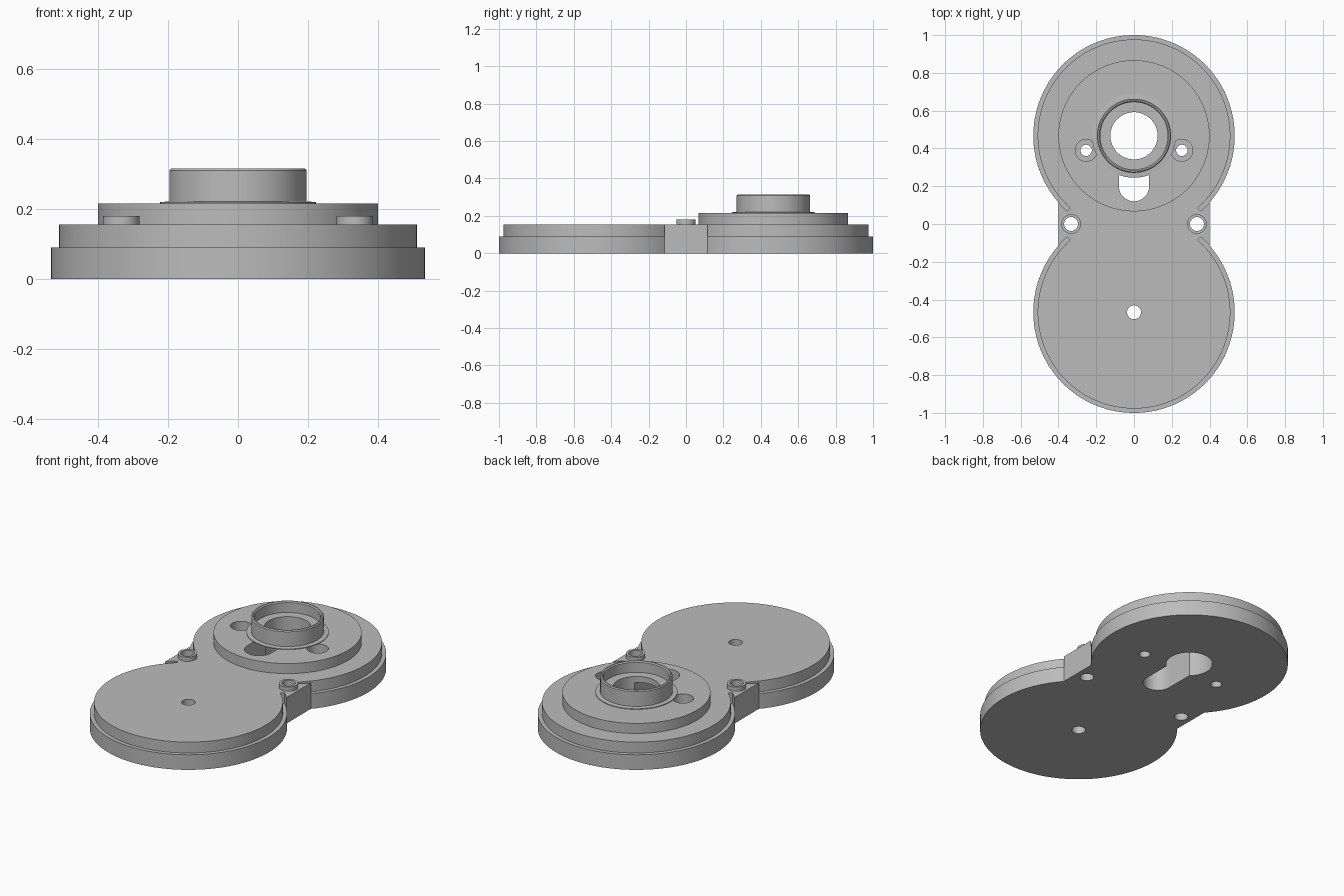
import bpy, bmesh
from math import sin, cos, pi, radians, acos, tau

cube = bpy.data.objects.get("Cube")
if cube:
    bpy.data.objects.remove(cube, do_unlink=True)

grey = bpy.data.materials.new("plain_grey")
grey.use_nodes = True
colour = (0.5, 0.5, 0.5, 1)
grey.diffuse_color = colour
grey.node_tree.nodes["Principled BSDF"].inputs["Base Color"].default_value = colour

CY = 0.467            # distance of each disc centre from the middle
R_OUT, R_IN = 0.533, 0.51
STEP, TOP, PLATEAU = 0.09, 0.155, 0.215
NECK = 0.4            # half width of the bridge


def add_object(name, bm):
    bmesh.ops.recalc_face_normals(bm, faces=bm.faces)
    mesh = bpy.data.meshes.new(name)
    bm.to_mesh(mesh)
    bm.free()
    mesh.materials.append(grey)
    ob = bpy.data.objects.new(name, mesh)
    bpy.context.collection.objects.link(ob)
    return ob


def prism(name, outline, z0, z1):
    bm = bmesh.new()
    face = bm.faces.new([bm.verts.new((x, y, z0)) for x, y in outline])
    new = bmesh.ops.extrude_face_region(bm, geom=[face])["geom"]
    verts = [v for v in new if isinstance(v, bmesh.types.BMVert)]
    bmesh.ops.translate(bm, verts=verts, vec=(0, 0, z1 - z0))
    return add_object(name, bm)


def arc(cx, cy, r, a0, a1, n):
    return [(cx + r * cos(a0 + (a1 - a0) * i / n), cy + r * sin(a0 + (a1 - a0) * i / n))
            for i in range(n + 1)]


def cylinder(name, x, y, r, z0, z1, n=48):
    return prism(name, arc(x, y, r, 0, tau, n)[:-1], z0, z1)


def lathe(name, profile, cy, n=96):
    bm = bmesh.new()
    rings = [[bm.verts.new((r * cos(tau * i / n), cy + r * sin(tau * i / n), z))
              for i in range(n)] for r, z in profile]
    for a, b in zip(rings, rings[1:] + rings[:1]):
        for i in range(n):
            j = (i + 1) % n
            bm.faces.new((a[i], a[j], b[j], b[i]))
    return add_object(name, bm)


def combine(target, other, operation):
    mod = target.modifiers.new(operation.lower(), "BOOLEAN")
    mod.object, mod.operation, mod.solver = other, operation, "EXACT"
    bpy.context.view_layer.objects.active = target
    bpy.ops.object.modifier_apply(modifier=mod.name)
    bpy.data.objects.remove(other, do_unlink=True)


def figure_eight(half):
    # the back half, then the same turned round for the front half
    return half + [(-x, -y) for x, y in half]


# Lower step: two wide discs joined by a straight-sided bridge
corner = -acos(NECK / R_OUT)
lower = arc(0, CY, R_OUT, corner, pi - corner, 128)
housing = prism("housing", figure_eight(lower), 0, STEP)

# Upper step: narrower discs, with the ledge running a little way into the bridge
end = radians(-48.5)
tip = arc(0, CY, R_OUT, corner, end, 4)
upper = tip + arc(0, CY, R_IN, end, pi - end, 128) + [(-x, y) for x, y in reversed(tip)]
combine(housing, prism("upper_step", figure_eight(upper), STEP, TOP), "UNION")

# Raised plateau and the two bridge bosses
combine(housing, cylinder("plateau", 0, CY, 0.4, TOP - 0.03, PLATEAU, 128), "UNION")
for s in (-1, 1):
    combine(housing, cylinder("bridge_boss", s * 0.333, 0, 0.052, TOP - 0.03, 0.18), "UNION")

# Through holes, counterbores and the slot that opens into the main bore
slot = arc(0, 0.2, 0.08, pi, tau, 24) + [(0.08, CY), (-0.08, CY)]
cutters = [prism("slot_cut", slot, -0.1, 0.4),
           cylinder("bore_cut", 0, CY, 0.125, -0.1, 0.4, 96),
           cylinder("pivot_cut", 0, -CY, 0.037, -0.1, 0.4)]
for s in (-1, 1):
    cutters += [cylinder("bridge_hole_cut", s * 0.333, 0, 0.037, -0.1, 0.4),
                cylinder("screw_hole_cut", s * 0.253, 0.39, 0.03, -0.1, 0.4),
                cylinder("counterbore_cut", s * 0.253, 0.39, 0.058, 0.09, 0.4)]
for c in cutters:
    combine(housing, c, "DIFFERENCE")

# Cup-shaped bearing collar with a thin foot flange
collar = lathe("bearing_collar", [
    (0.125, PLATEAU), (0.222, PLATEAU), (0.222, 0.219), (0.196, 0.221),
    (0.196, 0.309), (0.191, 0.315), (0.184, 0.315), (0.178, 0.309),
    (0.178, 0.25), (0.125, 0.25)], CY)

# Smooth round walls, crisp edges
for ob in (housing, collar):
    bpy.ops.object.select_all(action="DESELECT")
    ob.select_set(True)
    bpy.context.view_layer.objects.active = ob
    bpy.ops.object.shade_smooth_by_angle(angle=radians(30))
